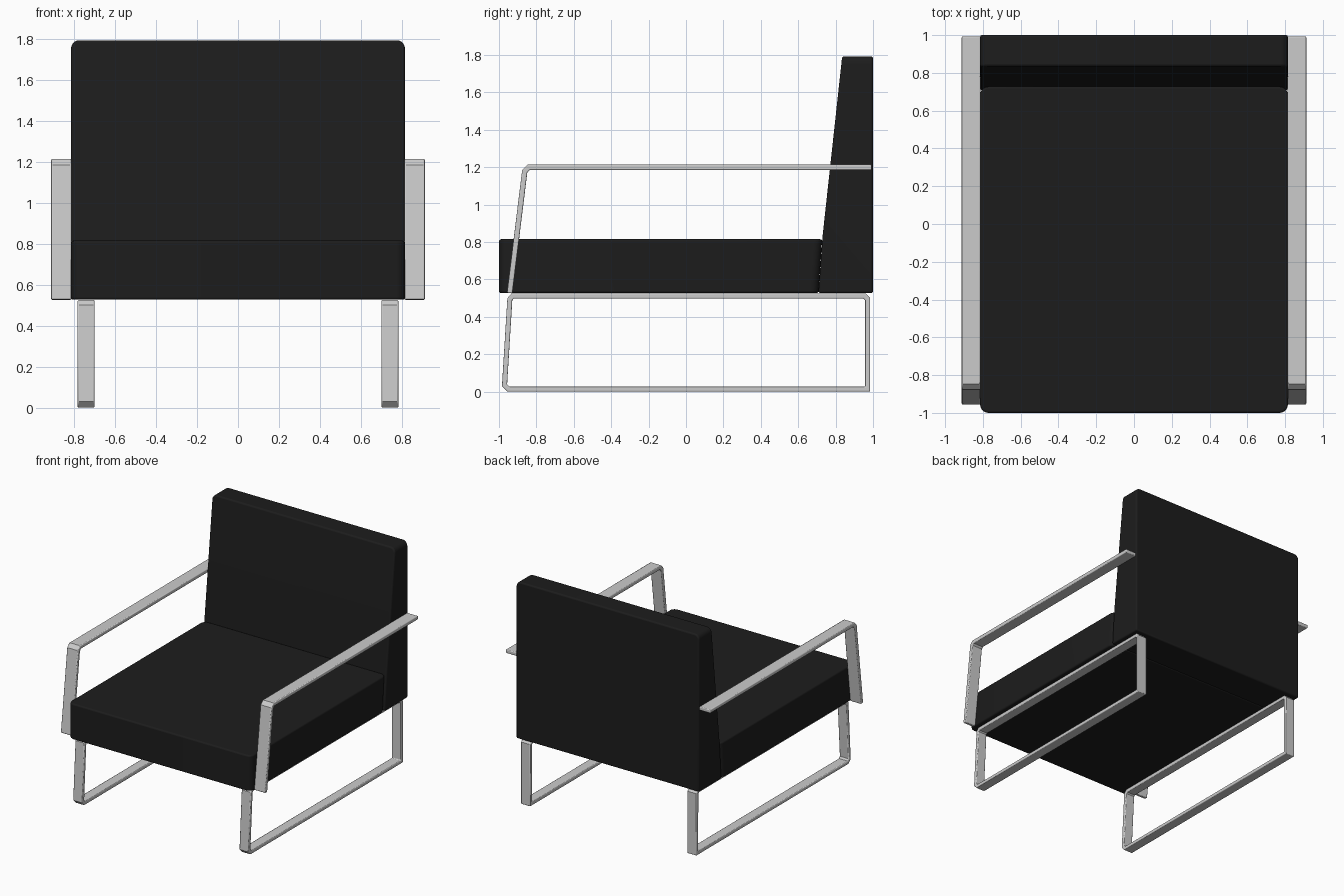
import bpy, bmesh, math
from mathutils import Vector

if "Cube" in bpy.data.objects:
    bpy.data.objects.remove(bpy.data.objects["Cube"])


def finish(bm, name, bevel, segments, limit):
    bmesh.ops.recalc_face_normals(bm, faces=bm.faces)
    mesh = bpy.data.meshes.new(name)
    bm.to_mesh(mesh)
    bm.free()
    ob = bpy.data.objects.new(name, mesh)
    bpy.context.collection.objects.link(ob)
    mod = ob.modifiers.new("soft_edges", 'BEVEL')
    mod.width, mod.segments = bevel, segments
    mod.limit_method, mod.angle_limit = 'ANGLE', math.radians(limit)
    bpy.ops.object.select_all(action='DESELECT')
    bpy.context.view_layer.objects.active = ob
    ob.select_set(True)
    bpy.ops.object.shade_smooth_by_angle(angle=math.radians(35))
    return ob


def cushion(name, profile, half, round_edge, radius):
    """Side profile (y, z) extruded across x, with chosen corners rounded."""
    bm = bmesh.new()
    face = bm.faces.new([bm.verts.new((-half, y, z)) for y, z in profile])
    ext = bmesh.ops.extrude_face_region(bm, geom=[face])
    verts = [v for v in ext['geom'] if isinstance(v, bmesh.types.BMVert)]
    bmesh.ops.translate(bm, verts=verts, vec=(2 * half, 0, 0))
    edges = [e for e in bm.edges if round_edge(*e.verts)]
    bmesh.ops.bevel(bm, geom=edges, offset=radius, segments=5, profile=0.5, affect='EDGES')
    ob = finish(bm, name, 0.011, 3, 40)
    ob.data.materials.append(black)
    return ob


def bar(name, path, thick, x0, x1, closed):
    """Flat metal bar following an outer (y, z) path, mitred and mirrored in x."""
    pts = [Vector(p) for p in path]
    n = len(pts)
    inner = []
    for i, p in enumerate(pts):
        dirs = []
        if closed or i > 0:
            dirs.append((p - pts[i - 1]).normalized())
        if closed or i < n - 1:
            dirs.append((pts[(i + 1) % n] - p).normalized())
        norms = [Vector((d.y, -d.x)) for d in dirs]   # clockwise path: inside on the right
        m = sum(norms, Vector((0, 0))).normalized()
        inner.append(p + m * thick / m.dot(norms[0]))
    bm = bmesh.new()
    rings = [[bm.verts.new((x, q.x, q.y)) for x, q in ((x0, a), (x1, a), (x1, b), (x0, b))]
             for a, b in zip(pts, inner)]
    for i in range(n if closed else n - 1):
        a, b = rings[i], rings[(i + 1) % n]
        for k in range(4):
            j = (k + 1) % 4
            bm.faces.new((a[k], a[j], b[j], b[k]))
    if not closed:
        bm.faces.new(rings[0])
        bm.faces.new(rings[-1])
    ob = finish(bm, name, 0.006, 3, 60)
    ob.modifiers.new("other_side", 'MIRROR')
    return ob


black = bpy.data.materials.new("black_upholstery")
black.diffuse_color = (0.012, 0.012, 0.012, 1)
black.use_nodes = True
black.node_tree.nodes["Principled BSDF"].inputs["Base Color"].default_value = black.diffuse_color

# Seat cushion, rounded at its upright corners
cushion("seat", [(-1, 0.527), (0.708, 0.527), (0.728, 0.815), (-1, 0.815)], 0.815,
        lambda a, b: abs(a.co.z - b.co.z) > 0.1, 0.045)

# Tapered backrest, rounded at its top corners
cushion("backrest", [(0.708, 0.527), (1, 0.527), (1, 1.793), (0.835, 1.793), (0.73, 0.83)], 0.815,
        lambda a, b: a.co.z > 1.7 and b.co.z > 1.7 and abs(a.co.x - b.co.x) < 0.01, 0.04)

# Closed sled legs under the seat
bar("sled_legs", [(-0.984, 0.03), (-0.955, 0.5), (-0.932, 0.525), (0.96, 0.525),
                  (0.985, 0.5), (0.985, 0.0), (-0.955, 0.0)], 0.027, 0.7, 0.783, True)

# Open armrests alongside the seat
bar("armrests", [(-0.957, 0.529), (-0.876, 1.185), (-0.848, 1.214), (0.993, 1.214)],
    0.029, 0.813, 0.912, False)
